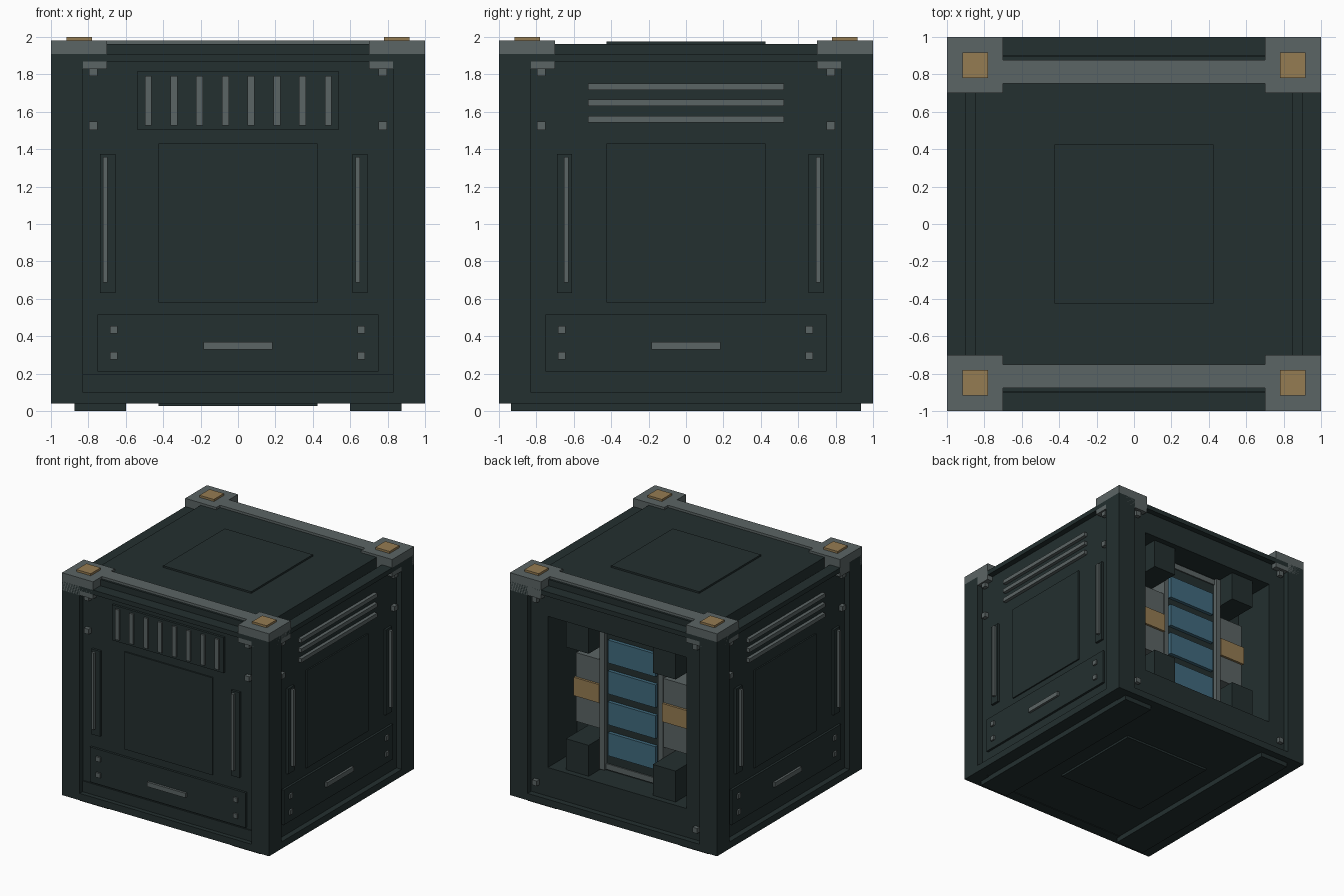
import bpy, bmesh, math
from mathutils import Matrix

if "Cube" in bpy.data.objects:
    bpy.data.objects.remove(bpy.data.objects["Cube"])


def material(name, rgb):
    m = bpy.data.materials.new(name)
    m.diffuse_color = (*rgb, 1)
    m.use_nodes = True
    m.node_tree.nodes["Principled BSDF"].inputs["Base Color"].default_value = m.diffuse_color
    return m


DARK = material("dark_green_metal", (0.017, 0.029, 0.029))
GREY = material("grey_metal", (0.105, 0.128, 0.128))
AMBER = material("amber", (0.30, 0.20, 0.085))
BLUE = material("blue_cell", (0.052, 0.145, 0.21))


def boxes(name, mat, spans, angle=0):
    """One object from box spans (x0, x1, y0, y1, z0, z1), turned about z."""
    bm = bmesh.new()
    for x0, x1, y0, y1, z0, z1 in spans:
        mid = Matrix.Translation(((x0 + x1) / 2, (y0 + y1) / 2, (z0 + z1) / 2))
        size = Matrix.Diagonal((x1 - x0, y1 - y0, z1 - z0, 1))
        bmesh.ops.create_cube(bm, size=1, matrix=mid @ size)
    bm.transform(Matrix.Rotation(math.radians(angle), 4, 'Z'))
    me = bpy.data.meshes.new(name)
    bm.to_mesh(me)
    bm.free()
    me.materials.append(mat)
    ob = bpy.data.objects.new(name, me)
    bpy.context.collection.objects.link(ob)
    return ob


WALL = 0.95   # distance of the recessed side walls from the centre


def plate(u, z, w, h, out, base=WALL):
    """Span of a raised plate on the front wall, centred at u, z."""
    return (u - w / 2, u + w / 2, -base - out, -base + 0.01, z - h / 2, z + h / 2)


def both(a, b):
    """The range a..b and its mirror image."""
    return ((a, b), (-b, -a))


# Body with the equipment bay cut into the back
body = boxes("body", DARK, [(-WALL, WALL, -WALL, WALL, 0.045, 1.87)])
cutter = boxes("bay_cutter", DARK, [(-0.67, 0.67, 0.55, 1.2, 0.35, 1.67)])
cutter.hide_render = True
cutter.hide_viewport = True
cut = body.modifiers.new("bay", 'BOOLEAN')
cut.object = cutter
cut.solver = 'EXACT'

# Outer frame: corner posts, then top and bottom beams on each side
boxes("corner_posts", DARK,
      [(*x, *y, 0.04, 1.91) for x in both(0.83, 1) for y in both(0.83, 1)])
for side, angle in (("front", 0), ("right", 90), ("back", 180), ("left", 270)):
    boxes(side + "_beams", DARK,
          [(-0.83, 0.83, -1, -0.9, 1.87, 1.91), (-0.83, 0.83, -1, -0.9, 0.04, 0.1)], angle)

# Lid, floor plate and runners
boxes("lid", DARK, [(-0.85, 0.85, -0.895, 0.895, 1.86, 1.962)])
boxes("lid_plate", DARK, [(-0.425, 0.425, -0.425, 0.425, 1.96, 1.977)])
boxes("floor_plate", DARK, [(-0.425, 0.425, -0.425, 0.425, 0.027, 0.05)])
boxes("runners", DARK, [(*x, -0.935, 0.935, 0, 0.05) for x in both(0.6, 0.875)])

# Corner caps, lid bars and amber studs
boxes("corner_caps", GREY,
      [(*x, *y, 1.83, 1.982) for x in both(0.7, 1) for y in both(0.7, 1)])
boxes("lid_bars", GREY, [(-0.7, 0.7, *y, 1.95, 1.982) for y in both(0.752, 0.877)])
boxes("cap_studs", AMBER,
      [(*x, *y, 1.97, 2.0) for x in both(0.78, 0.918) for y in both(0.78, 0.918)])

# Fittings shared by the three closed sides
for side, angle in (("front", 0), ("right", 90), ("left", 270)):
    boxes(side + "_panel", DARK, [plate(0, 1.005, 0.85, 0.85, 0.012)], angle)
    boxes(side + "_drawer", DARK, [plate(0, 0.363, 1.505, 0.305, 0.02)], angle)
    boxes(side + "_drawer_pull", GREY, [plate(0, 0.348, 0.37, 0.04, 0.04)], angle)
    boxes(side + "_drawer_bolts", GREY,
          [plate(u, z, 0.04, 0.04, 0.035) for u in (-0.665, 0.66) for z in (0.295, 0.435)], angle)
    boxes(side + "_wall_bolts", GREY,
          [plate(u, z, 0.045, 0.045, 0.035) for u in (-0.775, 0.775) for z in (1.525, 1.815)], angle)
    grips = (-0.697, 0.652) if side == "front" else (-0.65, 0.697)
    shift = -0.012 if side == "front" else 0.01
    boxes(side + "_grip_plates", DARK,
          [plate(u, 1.003, 0.082, 0.745, 0.02) for u in grips], angle)
    boxes(side + "_grips", GREY,
          [plate(u + shift, 1.023, 0.024, 0.67, 0.045) for u in grips], angle)
    if side == "front":
        boxes("front_sill", DARK, [plate(0, 0.147, 1.66, 0.096, 0.01)])
        boxes("front_vent_plate", DARK, [plate(0, 1.66, 1.08, 0.31, 0.02)])
        boxes("front_vent_slats", GREY,
              [plate(-0.48 + 0.1375 * i, 1.66, 0.037, 0.265, 0.035) for i in range(8)])
    else:
        boxes(side + "_vent_slats", GREY,
              [plate(0, z, 1.05, 0.034, 0.03) for z in (1.56, 1.648, 1.733)], angle)

# Back wall bolts
boxes("back_bolts", GREY,
      [plate(u, z, 0.045, 0.045, 0.035) for u in (-0.775, 0.775) for z in (0.2, 1.8)], 180)

# Battery rack inside the bay
boxes("rack_core", DARK, [(-0.27, 0.27, 0.54, 0.72, 0.35, 1.67)])
boxes("rack_rails", GREY, [(*x, 0.54, 0.755, 0.36, 1.66) for x in both(0.26, 0.305)])
boxes("rack_ends", GREY, [(-0.26, 0.26, 0.54, 0.73, *z) for z in ((0.36, 0.41), (1.61, 1.66))])
boxes("cells", BLUE,
      [(-0.23, 0.23, 0.71, 0.75, z - 0.1, z + 0.1) for z in (0.595, 0.865, 1.135, 1.405)])

# Side canisters with amber bands, and corner blocks
boxes("canisters", GREY, [(*x, 0.54, 0.745, 0.71, 1.31) for x in both(0.305, 0.54)])
boxes("canister_bands", AMBER, [(*x, 0.54, 0.765, 0.94, 1.10) for x in both(0.305, 0.55)])
boxes("bay_blocks", DARK,
      [(*x, 0.54, 0.9, *z) for x in both(0.31, 0.53) for z in ((0.34, 0.62), (1.42, 1.68))])
